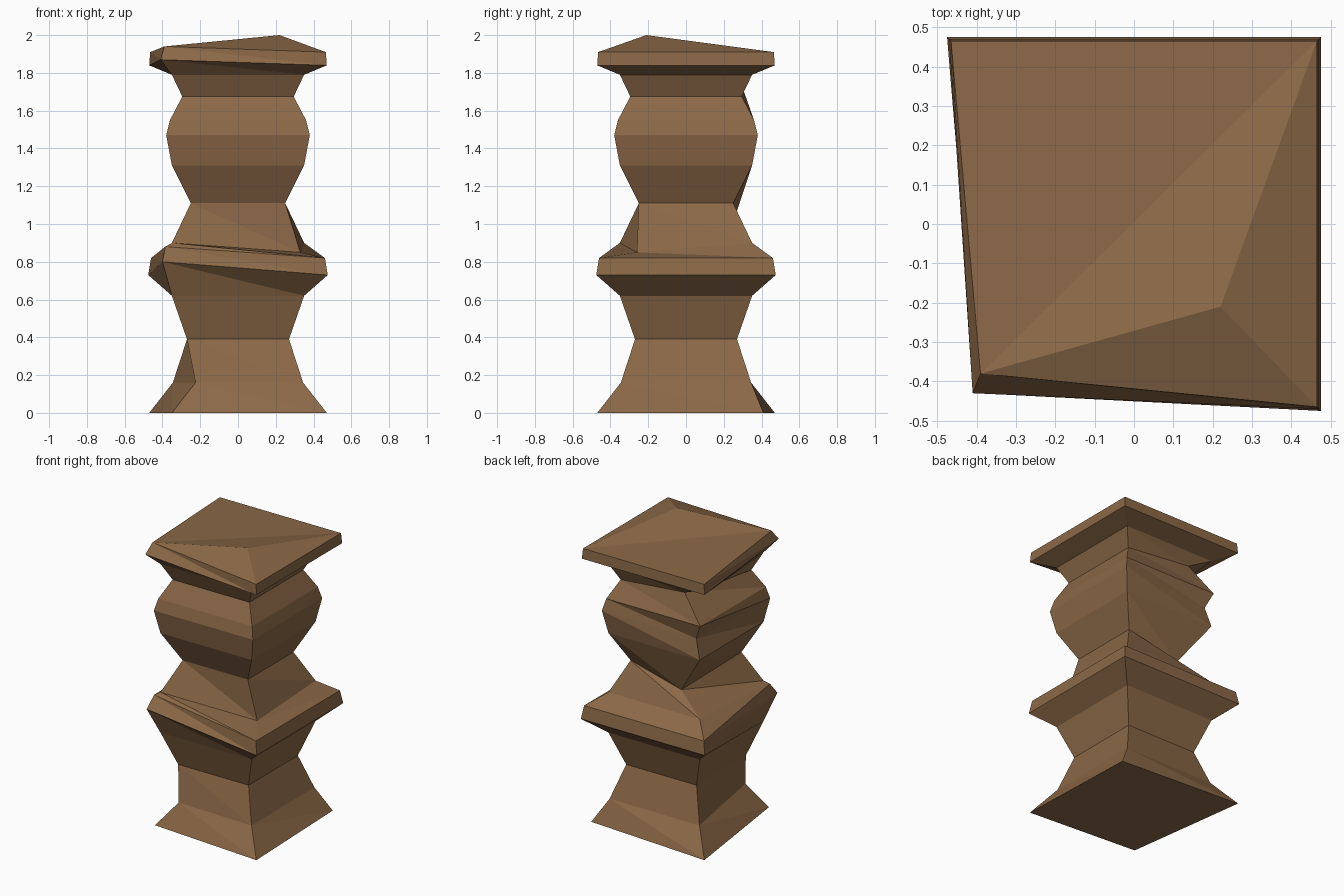
import bpy
import bmesh

cube = bpy.data.objects.get("Cube")
if cube:
    bpy.data.objects.remove(cube, do_unlink=True)

# Single brown stone colour
brown = bpy.data.materials.new("brown_stone")
brown.use_nodes = True
colour = (0.26, 0.14, 0.063, 1)
brown.diffuse_color = colour
brown.node_tree.nodes["Principled BSDF"].inputs["Base Color"].default_value = colour

# Square turned profile: (half width, height)
profile = [(0.47, 0), (0.345, 0.16), (0.27, 0.39), (0.35, 0.62), (0.475, 0.73),
           (0.46, 0.82), (0.35, 0.90), (0.25, 1.11), (0.35, 1.31), (0.38, 1.47),
           (0.36, 1.55), (0.295, 1.675), (0.35, 1.79), (0.47, 1.84), (0.465, 1.91)]

# Corner order: front -x, front +x, back +x, back -x
FL, FR, BR, BL = range(4)
signs = [(-1, -1), (1, -1), (1, 1), (-1, 1)]

# Chipped corners: (ring, corner) -> knocked-in position
chips = {
    (0, FL): (-0.35, -0.41, 0), (0, BR): (0.44, 0.41, 0),
    (1, FL): (-0.225, -0.33, 0.16),
    (4, FL): (-0.40, -0.43, 0.80), (5, FL): (-0.385, -0.37, 0.88),
    (6, FR): (0.33, -0.26, 0.85),
    (7, BL): (-0.14, 0.25, 1.01),
    (9, BL): (-0.31, 0.33, 1.44), (11, BL): (-0.20, 0.30, 1.72),
    (13, FL): (-0.41, -0.43, 1.87), (14, FL): (-0.39, -0.38, 1.94),
}

bm = bmesh.new()
rings = []
for i, (half, z) in enumerate(profile):
    rings.append([bm.verts.new(chips.get((i, c), (sx * half, sy * half, z)))
                  for c, (sx, sy) in enumerate(signs)])

# Side faces, split where a chip bends them
for i, (low, high) in enumerate(zip(rings, rings[1:])):
    for c in range(4):
        d = (c + 1) % 4
        a, b, e, f = low[c], low[d], high[d], high[c]
        if any((r, k) in chips for r in (i, i + 1) for k in (c, d)):
            bm.faces.new((a, b, f))
            bm.faces.new((b, e, f))
        else:
            bm.faces.new((a, b, e, f))

# Underside and lopsided peak
bm.faces.new(rings[0][::-1])
top = rings[-1]
peak = bm.verts.new((0.22, -0.21, 2.0))
for tri in ((top[FL], top[FR], peak), (top[FR], top[BR], peak),
            (top[BR], top[FL], peak), (top[BR], top[BL], top[FL])):
    bm.faces.new(tri)
bmesh.ops.recalc_face_normals(bm, faces=bm.faces)

mesh = bpy.data.meshes.new("stone_pillar")
bm.to_mesh(mesh)
bm.free()
mesh.materials.append(brown)
pillar = bpy.data.objects.new("stone_pillar", mesh)
bpy.context.collection.objects.link(pillar)
